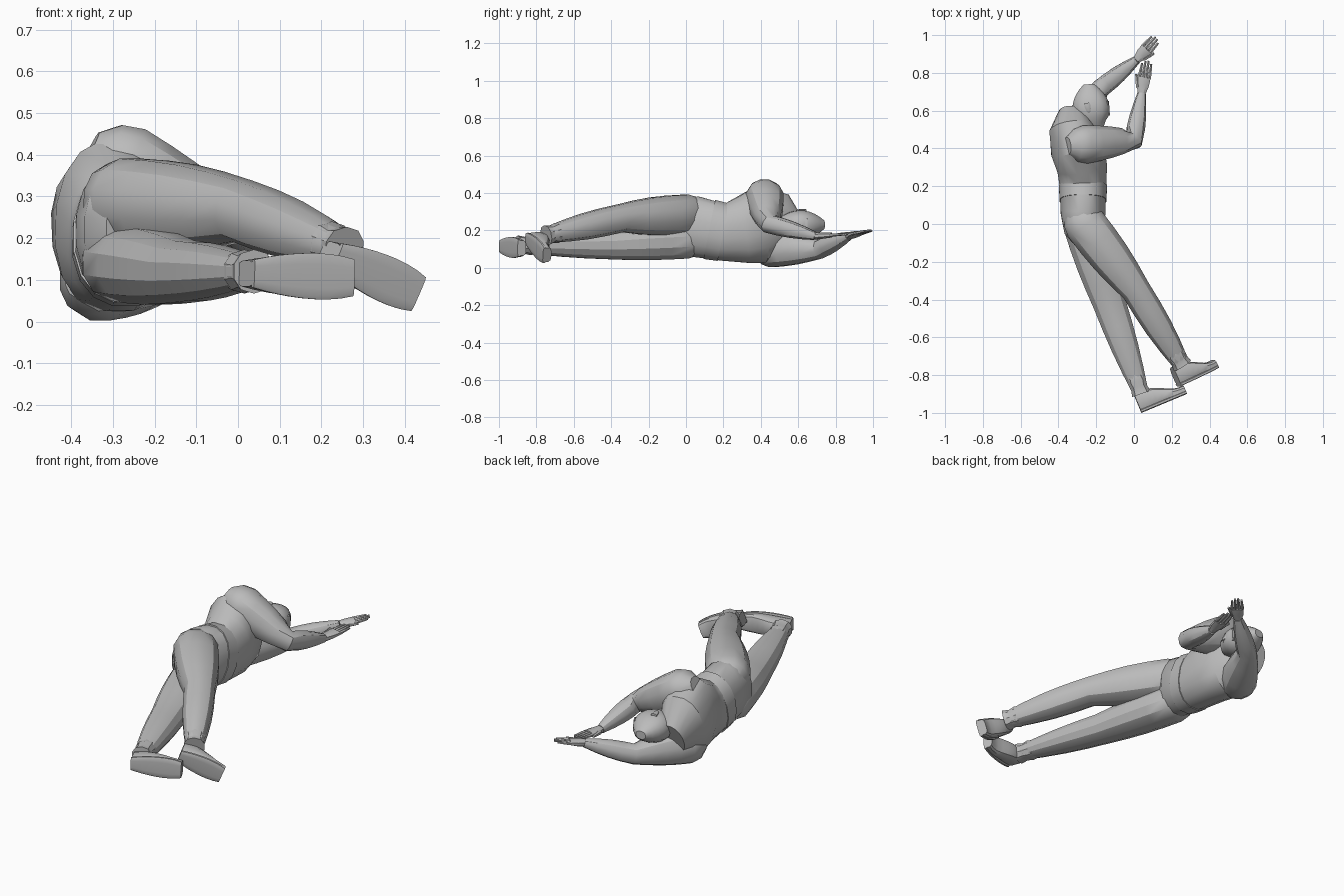
import bpy, bmesh, math
from mathutils import Vector

old = bpy.data.objects.get("Cube")
if old:
    bpy.data.objects.remove(old)

COLOUR = (0.5, 0.5, 0.5, 1)
grey = bpy.data.materials.new("plain grey")
grey.use_nodes = True
grey.diffuse_color = COLOUR
grey.node_tree.nodes["Principled BSDF"].inputs["Base Color"].default_value = COLOUR
UP = Vector((0, 0, 1))


def signed_power(value, power):
    return math.copysign(abs(value) ** power, value)


def loft(name, rings, sides=12, hint=UP, power=0.9):
    """Skin oval rings (centre, half width, half height) along their path."""
    bm = bmesh.new()
    centres = [ring[0] for ring in rings]
    last = len(rings) - 1
    loops = []
    for i, (centre, width, height) in enumerate(rings):
        ahead = (centres[min(i + 1, last)] - centre).normalized()
        behind = (centre - centres[max(i - 1, 0)]).normalized()
        tangent = (ahead + behind).normalized()
        across = tangent.cross(hint).normalized()
        upward = across.cross(tangent)
        loop = []
        for k in range(sides):
            angle = math.tau * (k + 0.5) / sides
            loop.append(bm.verts.new(
                centre + across * width * signed_power(math.cos(angle), power)
                + upward * height * signed_power(math.sin(angle), power)))
        loops.append(loop)
    for low, high in zip(loops, loops[1:]):
        for k in range(sides):
            n = (k + 1) % sides
            bm.faces.new((low[k], low[n], high[n], high[k]))
    bm.faces.new(loops[0][::-1])
    bm.faces.new(loops[-1])
    bmesh.ops.recalc_face_normals(bm, faces=bm.faces)
    mesh = bpy.data.meshes.new(name)
    bm.to_mesh(mesh)
    bm.free()
    mesh.materials.append(grey)
    part = bpy.data.objects.new(name, mesh)
    bpy.context.collection.objects.link(part)
    bpy.ops.object.select_all(action='DESELECT')
    bpy.context.view_layer.objects.active = part
    part.select_set(True)
    bpy.ops.object.shade_smooth_by_angle(angle=math.radians(32))


def limb(name, joints, radii, bulge=0.0, flat=1.0, sides=12):
    """Round-started tube through the joints, swelling between each pair."""
    start = (joints[1] - joints[0]).normalized() * radii[0]
    rings = []
    for back, size in ((0.9, 0.45), (0.5, 0.85)):
        radius = radii[0] * size
        rings.append((joints[0] - start * back, radius, radius * flat))
    steps = 4
    for i in range(len(joints) - 1):
        for step in range(steps):
            t = step / steps
            radius = radii[i] + (radii[i + 1] - radii[i]) * t
            radius += bulge * math.sin(math.pi * t)
            rings.append((joints[i].lerp(joints[i + 1], t), radius, radius * flat))
    rings.append((joints[-1], radii[-1], radii[-1] * flat))
    loft(name, rings, sides)


def cuff(name, joint, end, radius):
    """Loose fabric band around the last stretch of a limb."""
    rings = []
    for t, swell in ((0.8, 0.95), (0.88, 1.1), (0.94, 0.95), (1.02, 1.1)):
        rings.append((joint.lerp(end, t), radius * swell, radius * swell))
    loft(name, rings, 10)


def hand(name, wrist, tip, thumb_side):
    """Flat palm with four fingers and a thumb on the chosen side."""
    along = tip - wrist
    across = along.cross(UP).normalized() * thumb_side
    knuckle = wrist.lerp(tip, 0.5)
    loft(name + "_palm", [(wrist, 0.022, 0.02),
                          (wrist.lerp(tip, 0.25), 0.034, 0.018),
                          (knuckle, 0.036, 0.014)], 8)
    for i, reach in enumerate((0.4, 0.48, 0.5, 0.42)):
        spread = across * (1.5 - i) * 0.018
        base = knuckle + spread
        limb(f"{name}_finger_{i + 1}", [base, base + along * reach - spread * 0.1],
             [0.01, 0.006], flat=0.9, sides=6)
    base = wrist + along * 0.2 + across * 0.025
    limb(name + "_thumb", [base, base + along * 0.35 + across * 0.02],
         [0.013, 0.007], sides=6)


def shoe(name, heel, toe, upward):
    """Flat-soled shoe, tall at the ankle, widest at the ball of the foot."""
    along = (toe - heel).normalized()
    upward = (upward - along * upward.dot(along)).normalized()
    upper, sole = [], []
    steps = 8
    for step in range(steps + 1):
        t = step / steps
        drop = min(max((t - 0.3) * 2, 0), 1)
        height = 0.055 - 0.03 * drop
        width = (0.045 + 0.02 * t) * math.sin(math.pi * (0.17 + 0.7 * t)) ** 0.4
        base = heel.lerp(toe, t)
        upper.append((base + upward * height, width * 0.92, height))
        sole.append((base + upward * 0.01, width, 0.01))
    loft(name, upper, hint=upward, power=0.65)
    loft(name + "_sole", sole, hint=upward, power=0.5)


# Torso lying on its side, chest towards +x
torso = []
for y, x, z, width, height in ((-.09, -.26, .22, .06, .1), (-.04, -.28, .22, .09, .14),
                               (.05, -.27, .22, .12, .165), (.2, -.27, .19, .125, .155),
                               (.3, -.275, .2, .135, .18), (.4, -.3, .23, .145, .21),
                               (.5, -.33, .22, .12, .18), (.59, -.33, .18, .07, .09)):
    torso.append((Vector((x, y, z)), width, height))
loft("torso", torso, 16)

# Shirt hem hangs slightly loose between hips and waist
hips, waist = torso[2], torso[3]
hem = []
for t in (0.5, 1):
    width = hips[1] + (waist[1] - hips[1]) * t
    height = hips[2] + (waist[2] - hips[2]) * t
    hem.append((hips[0].lerp(waist[0], t), width + 0.004, height + 0.004))
loft("shirt_hem", hem, 16)

# Neck and collar
neck_base, neck_top = Vector((-.32, .48, .22)), Vector((-.25, .6, .23))
limb("neck", [neck_base, neck_top], [.07, .057])
limb("collar", [neck_base, neck_base.lerp(neck_top, 0.5)], [.085, .07])

# Head, from a narrow chin to a round crown
chin, crown = Vector((-.2, .5, .23)), Vector((-.24, .74, .23))
head = []
head_steps = 9
for step in range(head_steps + 1):
    t = step / head_steps
    radius = 0.1 * math.sin(math.pi * (0.12 + 0.82 * t)) ** 0.75
    centre = chin.lerp(crown, t)
    centre.x = chin.x + (crown.x - chin.x) * math.sqrt(t)
    head.append((centre, radius, radius * 0.78))
loft("head", head, 16)
loft("nose", [(Vector((-.14, .575, .23)), .016, .015),
              (Vector((-.14, .63, .23)), .006, .008)], 6)
loft("brow", [(Vector((-.14, .63, .23)), .008, .035),
              (Vector((-.14, .65, .23)), .008, .04)], 8)
for name, z in (("right_ear", .305), ("left_ear", .155)):
    limb(name, [Vector((-.24, .6, z)), Vector((-.25, .64, z))], [.012, .016], .003, .6, 8)

# Right arm bends over the chest, left arm stretches out below the head
right_shoulder = Vector((-.27, .42, .37))
right_elbow = Vector((0, .445, .235))
right_wrist = Vector((.04, .69, .17))
limb("right_arm", [right_shoulder, right_elbow, right_wrist], [.105, .052, .023], .008)
hand("right_hand", right_wrist, Vector((.07, .865, .18)), -1)
left_shoulder = Vector((-.33, .46, .1))
left_elbow = Vector((-.18, .715, .1))
left_wrist = Vector((.015, .87, .17))
limb("left_arm", [left_shoulder, left_elbow, left_wrist], [.1, .052, .023], .008)
hand("left_hand", left_wrist, Vector((.12, .985, .2)), 1)

# Legs, the right one resting above the left
right_hip = Vector((-.26, 0, .285))
right_knee = Vector((.01, -.35, .265))
right_ankle = Vector((.25, -.74, .175))
limb("right_leg", [right_hip, right_knee, right_ankle], [.115, .08, .046], .012, .95)
cuff("right_cuff", right_knee, right_ankle, .05)
left_hip = Vector((-.27, 0, .14))
left_knee = Vector((-.13, -.42, .12))
left_ankle = Vector((.035, -.89, .12))
limb("left_leg", [left_hip, left_knee, left_ankle], [.11, .09, .043], .008, .85)
cuff("left_cuff", left_knee, left_ankle, .048)
shoe("right_shoe", Vector((.24, -.86, .155)), Vector((.435, -.765, .065)),
     Vector((-.35, .9, .1)))
shoe("left_shoe", Vector((.04, -1, .115)), Vector((.28, -.9, .105)),
     Vector((-.38, .92, 0)))
